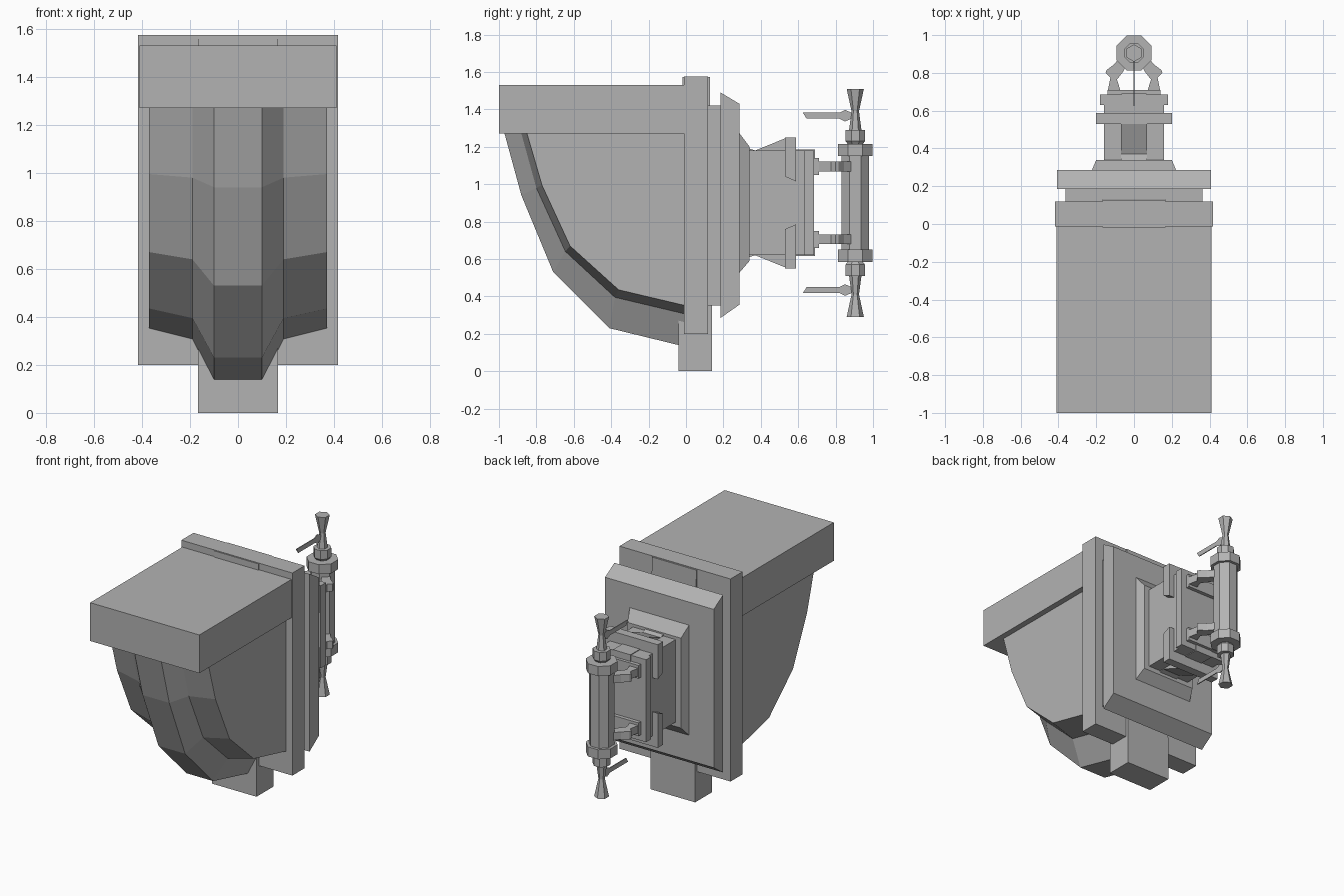
import bpy, bmesh
from math import pi, cos, sin

if "Cube" in bpy.data.objects:
    bpy.data.objects.remove(bpy.data.objects["Cube"])

MID = 0.9  # height of the mirror plane for the hinge hardware
grey = bpy.data.materials.new("dark_grey")
grey.diffuse_color = (0.45, 0.45, 0.45, 1)
grey.use_nodes = True
grey.node_tree.nodes["Principled BSDF"].inputs["Base Color"].default_value = grey.diffuse_color


def make(name, verts, faces):
    me = bpy.data.meshes.new(name)
    bm = bmesh.new()
    vs = [bm.verts.new(v) for v in verts]
    for f in faces:
        bm.faces.new([vs[i] for i in f])
    bmesh.ops.recalc_face_normals(bm, faces=bm.faces)
    bm.to_mesh(me)
    bm.free()
    me.materials.append(grey)
    ob = bpy.data.objects.new(name, me)
    bpy.context.collection.objects.link(ob)
    return ob


def loft(name, rings):
    """Skin a list of equal-length closed rings and cap both ends."""
    n = len(rings[0])
    verts = [p for r in rings for p in r]
    faces = [(k*n + i, k*n + (i+1) % n, (k+1)*n + (i+1) % n, (k+1)*n + i)
             for k in range(len(rings)-1) for i in range(n)]
    faces += [tuple(range(n)), tuple(range(len(verts)-n, len(verts)))]
    return make(name, verts, faces)


def rect_y(x, y, z0, z1):
    return [(-x, y, z0), (x, y, z0), (x, y, z1), (-x, y, z1)]


def box(name, x, y0, y1, z0, z1):
    return loft(name, [rect_y(x, y0, z0, z1), rect_y(x, y1, z0, z1)])


def side_profile(name, pts, x):
    return loft(name, [[(s*x, y, z) for y, z in pts] for s in (-1, 1)])


def turned(name, profile, sides, y=0.905):
    """Vertical turned part from (radius, z) pairs."""
    ring = lambda r, z: [(r*cos(2*pi*(i+.5)/sides), y + r*sin(2*pi*(i+.5)/sides), z)
                         for i in range(sides)]
    return loft(name, [ring(r, z) for r, z in profile])


def mirrored(ob, x=False, z=False):
    """Add a mirrored copy across x = 0 and/or z = MID."""
    me = ob.data
    for axis, on in ((0, x), (2, z)):
        if not on:
            continue
        bm = bmesh.new()
        bm.from_mesh(me)
        d = bmesh.ops.duplicate(bm, geom=bm.verts[:] + bm.edges[:] + bm.faces[:])
        for v in (g for g in d['geom'] if isinstance(g, bmesh.types.BMVert)):
            v.co[axis] = (2*MID if axis == 2 else 0) - v.co[axis]
        bmesh.ops.reverse_faces(bm, faces=[g for g in d['geom'] if isinstance(g, bmesh.types.BMFace)])
        bm.to_mesh(me)
        bm.free()
    return ob


# Top shelf
box("top_shelf", 0.41, -1, 0, 1.27, 1.53)

# Curved corbel with a raised central ridge
ridge = [(-0.97, 1.27), (-0.88, 0.94), (-0.71, 0.53), (-0.41, 0.23), (0, 0.13)]
shoulder = [(-0.88, 1.27), (-0.80, 0.98), (-0.645, 0.64), (-0.38, 0.395), (0, 0.305)]
edge = [(-0.85, 1.27), (-0.77, 0.995), (-0.62, 0.67), (-0.36, 0.435), (0, 0.35)]
sections = [(-.37, edge), (-.19, shoulder), (-.1, ridge), (.1, ridge), (.19, shoulder), (.37, edge)]
loft("corbel", [[(x, y, z) for y, z in prof + [(0, 1.27)]] for x, prof in sections])

# Wall plate and central post
box("wall_plate", 0.417, -0.012, 0.118, 0.2, 1.575)
loft("central_post", [[(-.167, a, z), (.167, a, z), (.167, b, z), (-.167, b, z)]
                      for z, a, b in ((0, -.04, .14), (.27, -.04, .14), (1.572, -.018, .128))])

# Rear slab, bevelled frame and stepped boss
box("rear_slab", 0.362, 0.11, 0.19, 0.35, 1.42)
side_profile("rear_frame", [(.185, .285), (.285, .355), (.285, 1.43), (.185, 1.49)], 0.408)
loft("rear_boss", [rect_y(.225, .28, .52, 1.28), rect_y(.20, .34, .59, 1.2)])
box("neck", 0.16, 0.33, 0.64, 0.62, 1.18)

# Wedge ribs, clamp jaws and back plate
mirrored(side_profile("wedge_rib", [(.34, 1.19), (.37, 1.18), (.53, 1.245), (.585, 1.245),
                                    (.585, 1.1), (.34, 1.1)], 0.068), z=True)
mirrored(side_profile("clamp_jaw", [(.53, 1.25), (.588, 1.25), (.588, 1.015), (.53, 1.04)], 0.2), z=True)
mirrored(box("centre_tongue", 0.066, 0.58, 0.69, 1.1, 1.185), z=True)
box("hinge_plate", 0.18, 0.63, 0.685, 0.62, 1.18)

# Hinge brackets: base pads and forked arms
mirrored(box("bracket_pad", 0.14, 0.68, 0.71, 1.05, 1.14), z=True)
arm = [(.07, .70), (.14, .70), (.125, .775), (.15, .80), (.145, .815), (.105, .845),
       (.06, .90), (.04, .84), (.055, .81), (.09, .765)]
mirrored(loft("bracket_arm", [[(x, y, z) for x, y in arm] for z in (1.068, 1.12)]), x=True, z=True)

# Hinge barrel, caps, collars and finials
turned("barrel", [(.08, 0.6), (.08, 1.2)], 8)
mirrored(turned("barrel_cap", [(.1, 1.15), (.1, 1.215)], 8), z=True)
mirrored(turned("collar", [(.044, 1.215), (.056, 1.23), (.056, 1.29)], 8), z=True)
mirrored(turned("finial", [(.033, 1.29), (.02, 1.39), (.046, 1.51)], 6), z=True)

# Flat pins with a round head beside each finial
pin = [(.625, 1.382), (.645, 1.35), (.82, 1.35), (.85, 1.335), (.885, 1.35),
       (.885, 1.382), (.85, 1.397), (.82, 1.382)]
mirrored(side_profile("pin", pin, 0.003), z=True)
